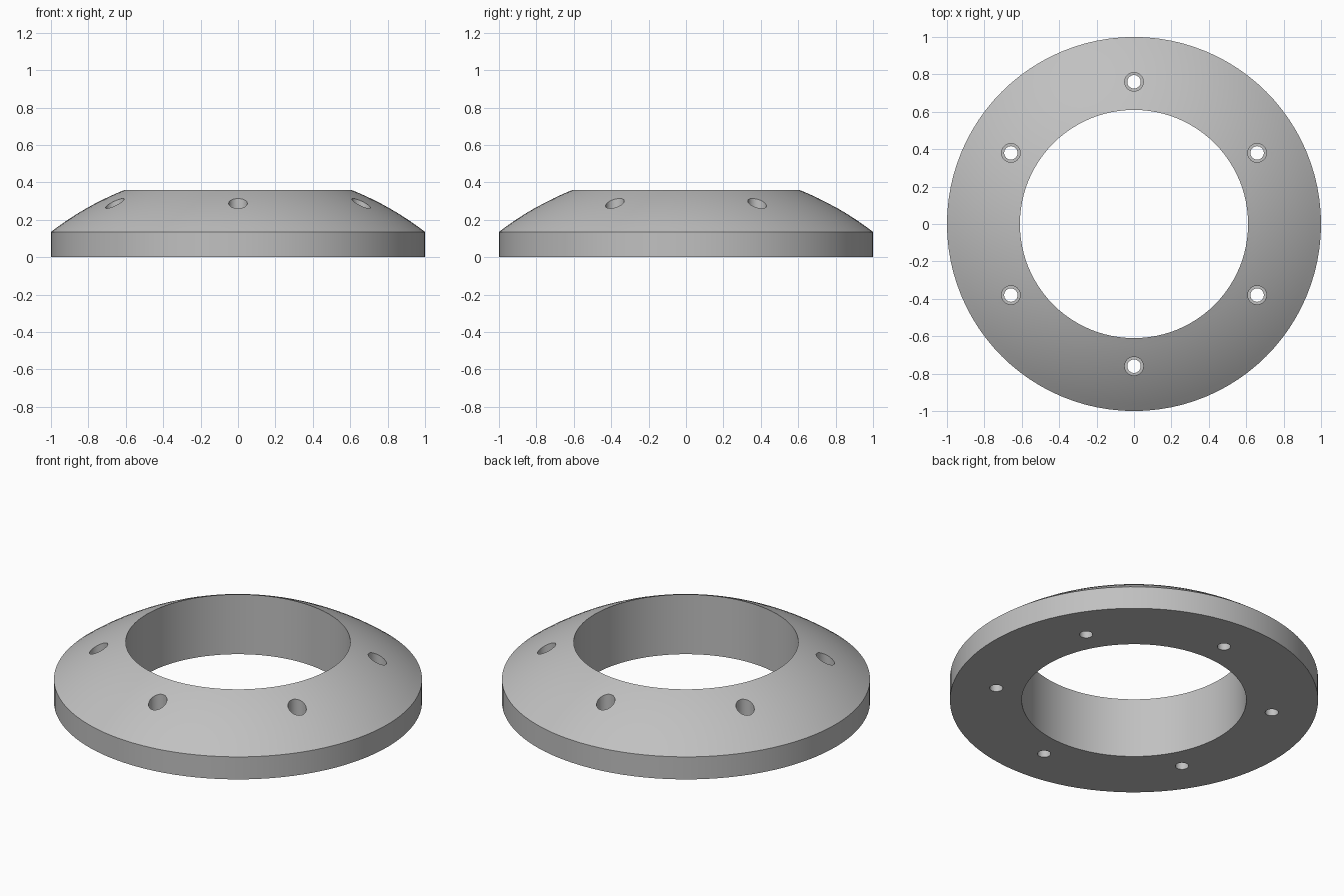
import bpy, bmesh, math
from mathutils import Matrix, Vector

cube = bpy.data.objects.get("Cube")
if cube:
    bpy.data.objects.remove(cube, do_unlink=True)

SEGMENTS = 96
BORE, RIM, RIM_TOP = 0.61, 1.0, 0.135
DOME_CENTRE, DOME_RADIUS = -1.161, 1.637
HOLE_CIRCLE = 0.76

grey = bpy.data.materials.new("satin grey")
grey.use_nodes = True
colour = (0.53, 0.53, 0.53, 1)
grey.diffuse_color = colour
grey.node_tree.nodes["Principled BSDF"].inputs["Base Color"].default_value = colour


def lathe(name, profile, segments, centres=((0, 0),)):
    """Revolve a closed (radius, z) profile about a vertical axis at each centre."""
    bm = bmesh.new()
    for cx, cy in centres:
        rings = []
        for i in range(segments):
            a = 2 * math.pi * i / segments
            rings.append([bm.verts.new((cx + r * math.cos(a), cy + r * math.sin(a), z))
                          for r, z in profile])
        for i, ring in enumerate(rings):
            after = rings[(i + 1) % segments]
            for j in range(len(profile)):
                k = (j + 1) % len(profile)
                bm.faces.new((ring[j], after[j], after[k], ring[k]))
    bmesh.ops.remove_doubles(bm, verts=bm.verts, dist=1e-5)
    bmesh.ops.recalc_face_normals(bm, faces=bm.faces)
    mesh = bpy.data.meshes.new(name)
    bm.to_mesh(mesh)
    bm.free()
    mesh.materials.append(grey)
    obj = bpy.data.objects.new(name, mesh)
    bpy.context.collection.objects.link(obj)
    return obj


# Ring body: straight bore and rim joined by a spherical upper face
STEPS = 10
dome = []
for i in range(STEPS + 1):
    r = RIM + (BORE - RIM) * i / STEPS
    dome.append((r, DOME_CENTRE + math.sqrt(DOME_RADIUS ** 2 - r * r)))
ring = lathe("domed_ring", [(BORE, 0), (RIM, 0)] + dome, SEGMENTS)

# Six counterbored bolt holes
centres = [(HOLE_CIRCLE * math.sin(k * math.pi / 3), HOLE_CIRCLE * math.cos(k * math.pi / 3))
           for k in range(6)]
bolt = [(0, -0.1), (0.036, -0.1), (0.036, RIM_TOP), (0.05, RIM_TOP), (0.05, 0.5), (0, 0.5)]
cutter = lathe("bolt_hole_cutter", bolt, 32, centres)
cutter.hide_render = True
cutter.hide_set(True)

holes = ring.modifiers.new("bolt holes", 'BOOLEAN')
holes.operation = 'DIFFERENCE'
holes.solver = 'EXACT'
holes.object = cutter

# Apply the cut, then smooth the curved faces
bpy.ops.object.select_all(action='DESELECT')
bpy.context.view_layer.objects.active = ring
ring.select_set(True)
bpy.ops.object.modifier_apply(modifier=holes.name)
bpy.data.objects.remove(cutter, do_unlink=True)
bpy.ops.object.shade_smooth_by_angle(angle=math.radians(25))
